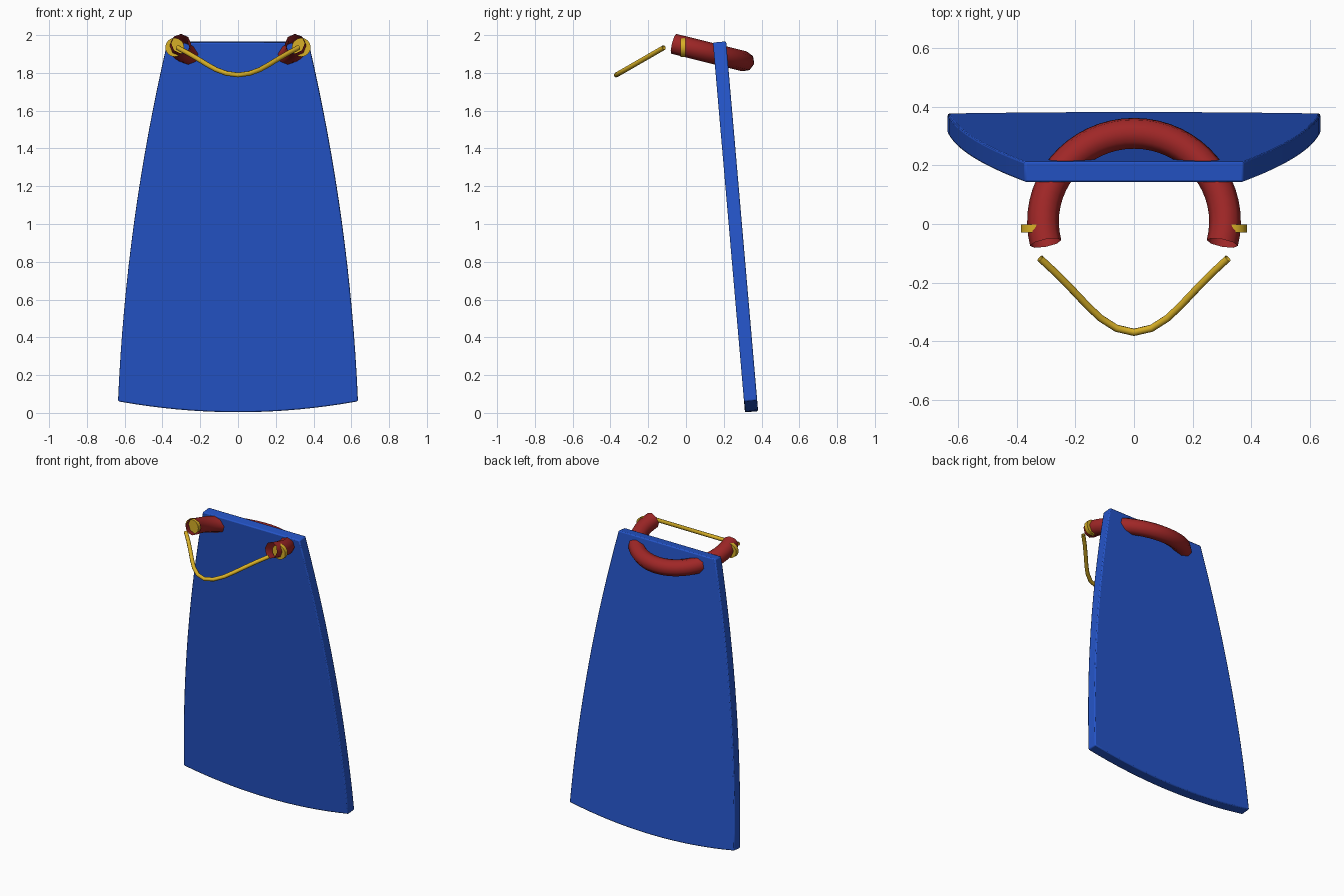
import bpy, bmesh, math
from mathutils import Vector, Matrix

if "Cube" in bpy.data.objects:
    bpy.data.objects.remove(bpy.data.objects["Cube"])


def material(name, rgb):
    m = bpy.data.materials.new(name)
    m.diffuse_color = (*rgb, 1)
    m.use_nodes = True
    m.node_tree.nodes["Principled BSDF"].inputs["Base Color"].default_value = m.diffuse_color
    return m


BLUE = material("royal blue", (0.018, 0.09, 0.58))
RED = material("dark red", (0.35, 0.02, 0.02))
GOLD = material("gold", (0.68, 0.43, 0.02))


def finish(name, bm, mat, angle=40):
    bmesh.ops.recalc_face_normals(bm, faces=bm.faces)
    me = bpy.data.meshes.new(name)
    bm.to_mesh(me)
    bm.free()
    me.materials.append(mat)
    ob = bpy.data.objects.new(name, me)
    bpy.context.collection.objects.link(ob)
    bpy.ops.object.select_all(action='DESELECT')
    ob.select_set(True)
    bpy.context.view_layer.objects.active = ob
    bpy.ops.object.shade_smooth_by_angle(angle=math.radians(angle))
    return ob


def tube(name, path, up, radius, sides, mat):
    """Open-ended round tube along a planar path; up is the plane normal."""
    bm = bmesh.new()
    rings = []
    for i, p in enumerate(path):
        t = (path[min(i + 1, len(path) - 1)] - path[max(i - 1, 0)]).normalized()
        side = t.cross(up).normalized()
        rings.append([bm.verts.new(p + radius * (math.cos(a) * side + math.sin(a) * up))
                      for a in (2 * math.pi * k / sides for k in range(sides))])
    for r, s in zip(rings, rings[1:]):
        for k in range(sides):
            j = (k + 1) % sides
            bm.faces.new((r[k], r[j], s[j], s[k]))
    return finish(name, bm, mat, 60)


# Cape: flared panel with curved sides and hem, leaning forward at the top
LENGTH, THICK, N = 1.965, 0.07, 16
right = []
for i in range(N + 1):
    t = i / N
    w = 0.373 + 0.262 * (1.69 * t - 0.69 * t * t)
    right.append((w, LENGTH - t * (LENGTH - 0.058)))
hem = [(0.635 * u, 0.058 * u * u) for u in (1 - k / 8 for k in range(1, 16))]
outline = right + hem + [(-x, z) for x, z in reversed(right)]
bm = bmesh.new()
front = bm.faces.new([bm.verts.new((x, -THICK / 2, z)) for x, z in outline])
ext = bmesh.ops.extrude_face_region(bm, geom=[front])
bmesh.ops.translate(bm, vec=(0, THICK, 0),
                    verts=[v for v in ext["geom"] if isinstance(v, bmesh.types.BMVert)])
bm.transform(Matrix.Translation((0, 0.347, 0.006)) @ Matrix.Rotation(math.radians(4.95), 4, 'X'))
cape = finish("cape", bm, BLUE, 30)
bev = cape.modifiers.new("soft edge", 'BEVEL')
bev.width = 0.007
bev.segments = 2
bev.limit_method = 'ANGLE'
bev.angle_limit = math.radians(40)

# Collar: tilted open ring around the neck
tilt = Matrix.Rotation(math.radians(-14), 3, 'X')
centre = Vector((0, 0.008, 1.936))
arc = [math.radians(-14 + 208 * i / 32) for i in range(33)]
tube("collar", [centre + tilt @ Vector((0.31 * math.cos(a), 0.31 * math.sin(a), 0)) for a in arc],
     tilt @ Vector((0, 0, 1)), 0.054, 8, RED)

# Clasps: gold discs set in the collar ends
for side, label in ((-1, "left"), (1, "right")):
    bm = bmesh.new()
    bmesh.ops.create_cone(bm, cap_ends=True, segments=16, radius1=0.05, radius2=0.05, depth=0.027)
    bm.transform(Matrix.Translation((side * 0.335, -0.016, 1.935)) @ Matrix.Rotation(math.pi / 2, 4, 'X'))
    finish(label + "_clasp", bm, GOLD)

# Cord: thin chain hanging forward between the clasps
half = [(0.32, -0.117), (0.265, -0.168), (0.21, -0.224), (0.16, -0.277),
        (0.115, -0.32), (0.06, -0.355), (0, -0.369)]
flat = [(-x, y) for x, y in half] + half[-2::-1]
slope = 0.145 / 0.252
tube("cord", [Vector((x, y, 1.934 + (y + 0.117) * slope)) for x, y in flat],
     Vector((0, -slope, 1)).normalized(), 0.013, 8, GOLD)
